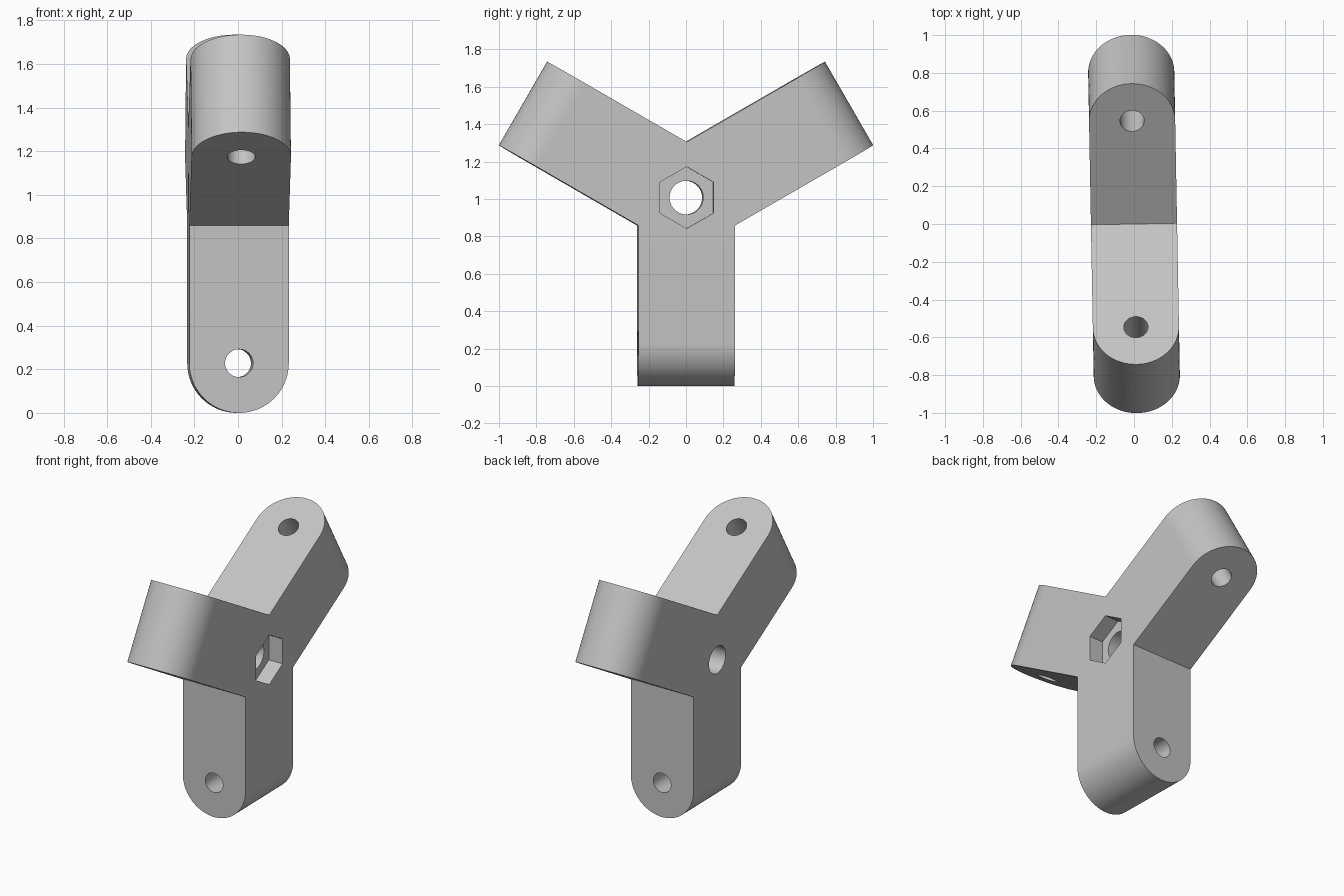
import bpy
import bmesh
from math import radians, sin, cos, sqrt
from mathutils import Matrix, Vector

default = bpy.data.objects.get("Cube")
if default:
    bpy.data.objects.remove(default, do_unlink=True)

CENTER = Vector((0, 0, 1.007))   # hub of the three arms
LENGTH = 1.007                   # hub to arm tip
HALF_W = 0.258                   # half width of an arm, across its bolt hole
HALF_T = 0.228                   # half thickness along x, also the tip radius
TURN = Matrix.Rotation(radians(1.05), 4, 'Z')
ARM_TURNS = [Matrix.Rotation(radians(a), 4, 'X') for a in (0, 120, 240)]

grey = bpy.data.materials.new("light grey")
grey.use_nodes = True
colour = (0.55, 0.55, 0.55, 1)
grey.diffuse_color = colour
grey.node_tree.nodes["Principled BSDF"].inputs["Base Color"].default_value = colour


def make_object(name, bm):
    bmesh.ops.recalc_face_normals(bm, faces=bm.faces)
    mesh = bpy.data.meshes.new(name)
    bm.to_mesh(mesh)
    bm.free()
    mesh.materials.append(grey)
    obj = bpy.data.objects.new(name, mesh)
    bpy.context.collection.objects.link(obj)
    return obj


def prism_cutter(name, sides, radius, depth, matrix):
    bm = bmesh.new()
    bmesh.ops.create_cone(bm, cap_ends=True, segments=sides, radius1=radius,
                          radius2=radius, depth=depth, matrix=matrix)
    obj = make_object(name, bm)
    obj.hide_render = True
    return obj


# Y-shaped body: one outline of three arms, extruded along x
bm = bmesh.new()
outline = []
for turn in ARM_TURNS:
    for y, z in ((-HALF_W, -LENGTH), (HALF_W, -LENGTH), (HALF_W, -HALF_W / sqrt(3))):
        outline.append(CENTER + turn @ Vector((-HALF_T, y, z)))
face = bm.faces.new([bm.verts.new(p) for p in outline])
extruded = bmesh.ops.extrude_face_region(bm, geom=[face])["geom"]
bmesh.ops.translate(bm, vec=(2 * HALF_T, 0, 0),
                    verts=[g for g in extruded if isinstance(g, bmesh.types.BMVert)])
bmesh.ops.recalc_face_normals(bm, faces=bm.faces)

# Full-round arm tips
tip_edges = []
for e in bm.edges:
    a, b = (v.co for v in e.verts)
    far = all((p - CENTER).length > LENGTH for p in (a, b))
    if far and abs(a.x - b.x) < 0.001:
        tip_edges.append(e)
bmesh.ops.bevel(bm, geom=tip_edges, offset=HALF_T * 0.998, offset_type='OFFSET',
                segments=24, profile=0.5, affect='EDGES')
body = make_object("three_arm_bracket", bm)

# Bolt holes in the arms, central bore and hexagonal nut pocket
along_x = Matrix.Rotation(radians(90), 4, 'Y')
along_y = Matrix.Rotation(radians(90), 4, 'X')
hub = Matrix.Translation(CENTER)
cutters = [prism_cutter("arm_hole_cutter", 48, 0.064, 1, hub @ turn
                        @ Matrix.Translation((0, 0, HALF_T - LENGTH)) @ along_y)
           for turn in ARM_TURNS]
cutters.append(prism_cutter("bore_cutter", 48, 0.09, 1, hub @ along_x))
POCKET = 0.1
pocket_place = Matrix.Translation(CENTER + Vector((HALF_T - POCKET / 2 + 0.1, 0, 0)))
# A hexagon with corners at top and bottom
bm = bmesh.new()
corners = [Vector((HALF_T - POCKET, 0.165 * sin(radians(a)), 0.165 * cos(radians(a))))
           for a in range(0, 360, 60)]
face = bm.faces.new([bm.verts.new(CENTER + p) for p in corners])
extruded = bmesh.ops.extrude_face_region(bm, geom=[face])["geom"]
bmesh.ops.translate(bm, vec=(2 * POCKET, 0, 0),
                    verts=[g for g in extruded if isinstance(g, bmesh.types.BMVert)])
pocket = make_object("nut_pocket_cutter", bm)
pocket.hide_render = True
cutters.append(pocket)

bpy.ops.object.select_all(action='DESELECT')
body.select_set(True)
bpy.context.view_layer.objects.active = body
for cutter in cutters:
    cut = body.modifiers.new(cutter.name, 'BOOLEAN')
    cut.operation = 'DIFFERENCE'
    cut.solver = 'EXACT'
    cut.object = cutter
    bpy.ops.object.modifier_apply(modifier=cut.name)
    bpy.data.objects.remove(cutter, do_unlink=True)

# Slight turn of the whole part, then smooth curved walls
body.data.transform(TURN)
bpy.ops.object.shade_smooth_by_angle(angle=radians(30))
